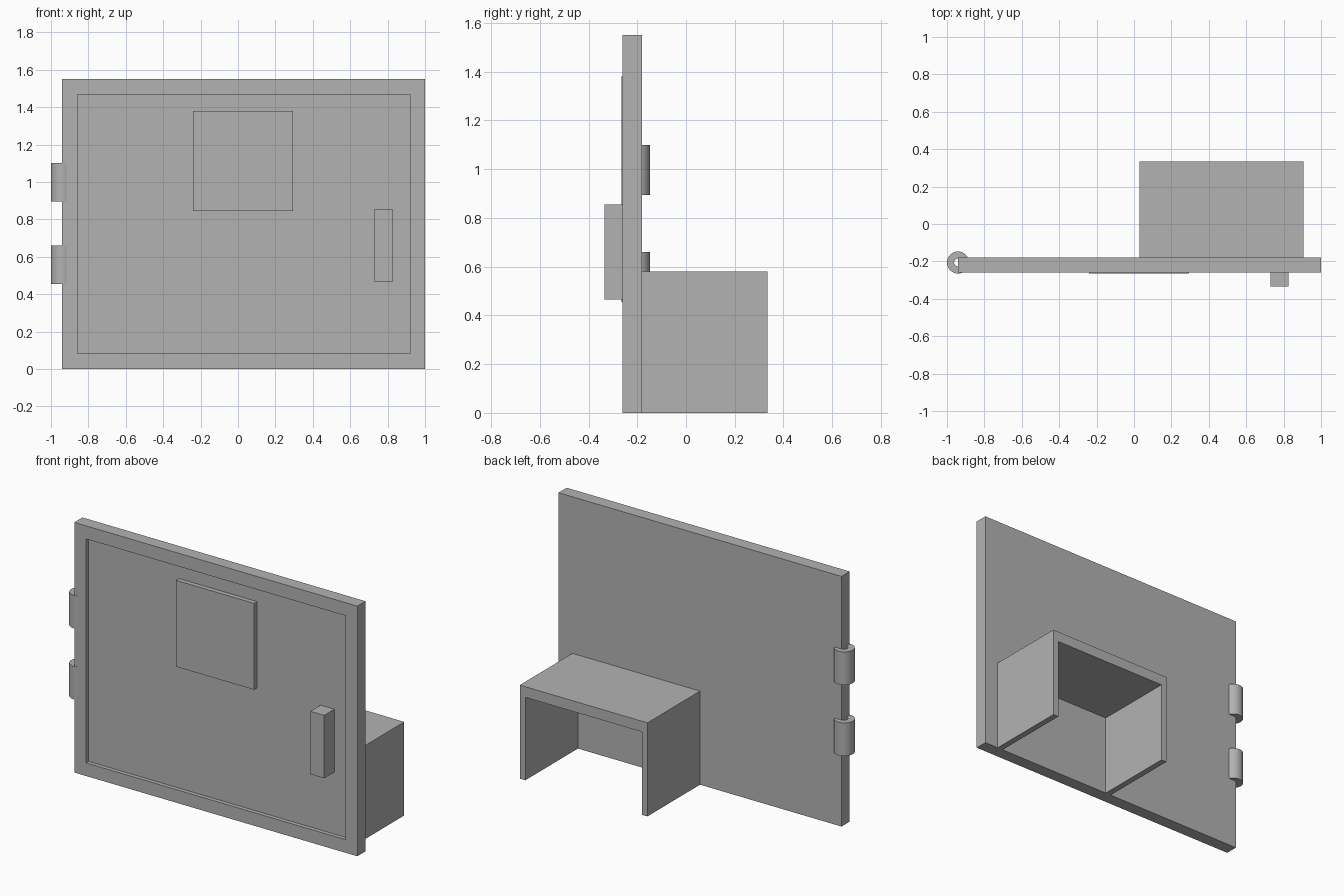
import bpy
import bmesh
import math
from mathutils import Vector

default = bpy.data.objects.get("Cube")
if default:
    bpy.data.objects.remove(default)

grey = bpy.data.materials.new("plain_grey")
grey.use_nodes = True
colour = (0.45, 0.45, 0.45, 1)
grey.diffuse_color = colour
grey.node_tree.nodes["Principled BSDF"].inputs["Base Color"].default_value = colour


def finish(name, bm):
    bmesh.ops.recalc_face_normals(bm, faces=bm.faces[:])
    mesh = bpy.data.meshes.new(name)
    bm.to_mesh(mesh)
    bm.free()
    mesh.materials.append(grey)
    obj = bpy.data.objects.new(name, mesh)
    bpy.context.collection.objects.link(obj)
    return obj


def extrude_profile(points, y0, y1):
    """Solid from an x-z outline, running from y0 to y1."""
    bm = bmesh.new()
    face = bm.faces.new([bm.verts.new((x, y0, z)) for x, z in points])
    new = bmesh.ops.extrude_face_region(bm, geom=[face], use_keep_orig=True)["geom"]
    verts = [v for v in new if isinstance(v, bmesh.types.BMVert)]
    bmesh.ops.translate(bm, verts=verts, vec=(0, y1 - y0, 0))
    bmesh.ops.recalc_face_normals(bm, faces=bm.faces[:])
    return bm


def rectangle(x0, x1, z0, z1):
    return [(x0, z0), (x1, z0), (x1, z1), (x0, z1)]


FRONT, BACK, RECESS = -0.26, -0.18, -0.235

# Door slab with a sunken front panel
bm = extrude_profile(rectangle(-0.94, 1.0, 0, 1.55), FRONT, BACK)
bm.normal_update()
panel = min(bm.faces, key=lambda f: f.calc_center_median().y)
bmesh.ops.inset_individual(bm, faces=[panel], thickness=0.115)
sunk = bmesh.ops.extrude_discrete_faces(bm, faces=[panel])["faces"][0]
bmesh.ops.translate(bm, verts=sunk.verts[:], vec=(0, RECESS - FRONT, 0))
finish("door", bm)

# Raised plate and handle on the sunken panel
finish("front_plate", extrude_profile(rectangle(-0.24, 0.295, 0.845, 1.38), -0.264, RECESS))
finish("handle", extrude_profile(rectangle(0.73, 0.825, 0.465, 0.855), -0.335, RECESS))

# Open-backed hood behind the door: two side walls and a top
x0, x1, top, wall, lid = 0.03, 0.905, 0.58, 0.038, 0.066
hood = [(x0, 0), (x0, top), (x1, top), (x1, 0), (x1 - wall, 0),
        (x1 - wall, top - lid), (x0 + wall, top - lid), (x0 + wall, 0)]
finish("rear_hood", extrude_profile(hood, BACK, 0.335))

# Hinge tubes around the door's right edge
centre = Vector((-0.941, -0.206, 0))
for name, z0, z1 in (("lower_hinge", 0.455, 0.66), ("upper_hinge", 0.895, 1.10)):
    bm = bmesh.new()
    section = [bm.verts.new(centre + Vector((r, 0, z)))
               for r, z in ((0.021, z0), (0.059, z0), (0.059, z1), (0.021, z1))]
    edges = [bm.edges.new((section[i], section[i - 1])) for i in range(4)]
    bmesh.ops.spin(bm, geom=section + edges, cent=centre, axis=(0, 0, 1),
                   angle=math.tau, steps=32, use_merge=True)
    bmesh.ops.remove_doubles(bm, verts=bm.verts[:], dist=0.0005)
    hinge = finish(name, bm)
    bpy.ops.object.select_all(action="DESELECT")
    hinge.select_set(True)
    bpy.context.view_layer.objects.active = hinge
    bpy.ops.object.shade_smooth_by_angle(angle=math.radians(35))
